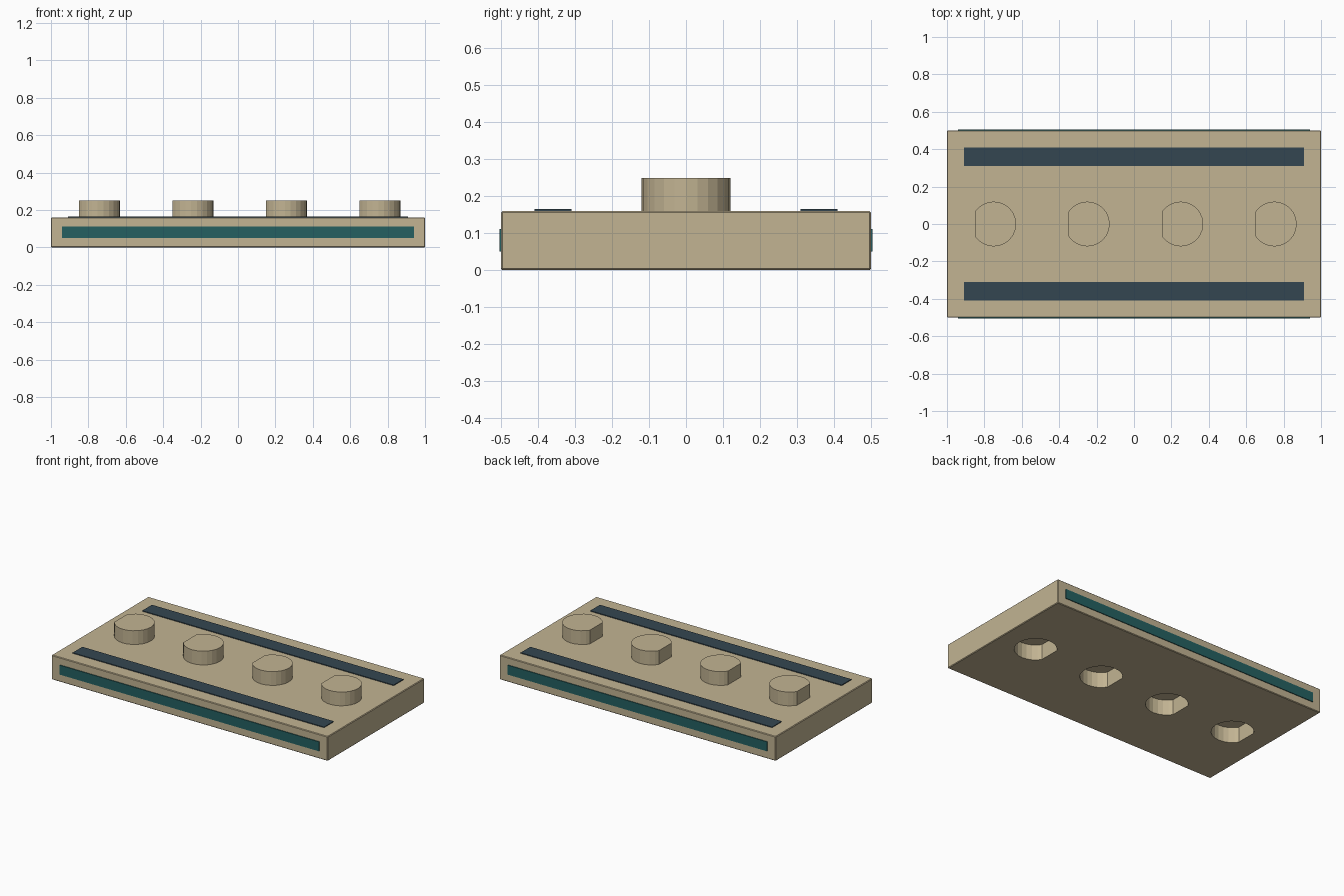
import bpy, bmesh, math

if "Cube" in bpy.data.objects:
    bpy.data.objects.remove(bpy.data.objects["Cube"])


def material(name, rgb):
    m = bpy.data.materials.new(name)
    m.diffuse_color = (*rgb, 1.0)
    m.use_nodes = True
    m.node_tree.nodes["Principled BSDF"].inputs["Base Color"].default_value = m.diffuse_color
    return m


TAN = material("tan", (0.54, 0.455, 0.29))
TEAL = material("dark teal", (0.018, 0.118, 0.12))
NAVY = material("slate navy", (0.034, 0.062, 0.083))


def finish(name, bm, mat):
    bmesh.ops.recalc_face_normals(bm, faces=bm.faces)
    me = bpy.data.meshes.new(name)
    bm.to_mesh(me)
    bm.free()
    me.materials.append(mat)
    ob = bpy.data.objects.new(name, me)
    bpy.context.collection.objects.link(ob)
    return ob


def box(name, x, y, z, mat, bevel=0.0):
    """Box from (min, max) pairs."""
    bm = bmesh.new()
    bmesh.ops.create_cube(bm, size=1)
    for v in bm.verts:
        for i, (lo, hi) in enumerate((x, y, z)):
            v.co[i] = hi if v.co[i] > 0 else lo
    if bevel:
        bmesh.ops.bevel(bm, geom=bm.edges[:], offset=bevel, segments=1, affect='EDGES')
    return finish(name, bm, mat)


def keyed_cylinder(name, cx, r, flat, z0, z1, mat, sides=24):
    """Round peg with one flat on its -x side."""
    a = math.acos(flat / r)
    step = 2 * math.pi / sides
    limit = math.pi - a
    inner = [k * step for k in range(-sides // 2, sides // 2 + 1) if abs(k * step) < limit - 0.02]
    angles = [-limit] + inner + [limit]
    bm = bmesh.new()
    base = bm.faces.new([bm.verts.new((cx + r * math.cos(t), r * math.sin(t), z0)) for t in angles])
    top = bmesh.ops.extrude_face_region(bm, geom=[base], use_keep_orig=True)
    for g in top["geom"]:
        if isinstance(g, bmesh.types.BMVert):
            g.co.z = z1
    return finish(name, bm, mat)


# Main slab
slab = box("base_slab", (-1, 1), (-0.5, 0.5), (0, 0.16), TAN, bevel=0.004)

# Keyed pegs on top, matching sockets underneath
for i in range(4):
    x = -0.75 + 0.5 * i
    keyed_cylinder(f"peg_{i + 1}", x, 0.12, 0.10, 0.155, 0.25, TAN)
    cutter = keyed_cylinder("socket_cutter", x, 0.125, 0.105, -0.05, 0.10, TAN)
    cutter.hide_render = True
    mod = slab.modifiers.new("socket", 'BOOLEAN')
    mod.operation = 'DIFFERENCE'
    mod.solver = 'EXACT'
    mod.object = cutter
    bpy.context.view_layer.objects.active = slab
    bpy.ops.object.modifier_apply(modifier=mod.name)
    bpy.data.objects.remove(cutter)

# Top strips and side strips, mirrored front to back
for side, s in (("front", -1), ("back", 1)):
    box(f"top_strip_{side}", (-0.91, 0.91), sorted((s * 0.31, s * 0.41)), (0.157, 0.165), NAVY)
    box(f"side_strip_{side}", (-0.94, 0.94), sorted((s * 0.497, s * 0.505)), (0.05, 0.112), TEAL)
